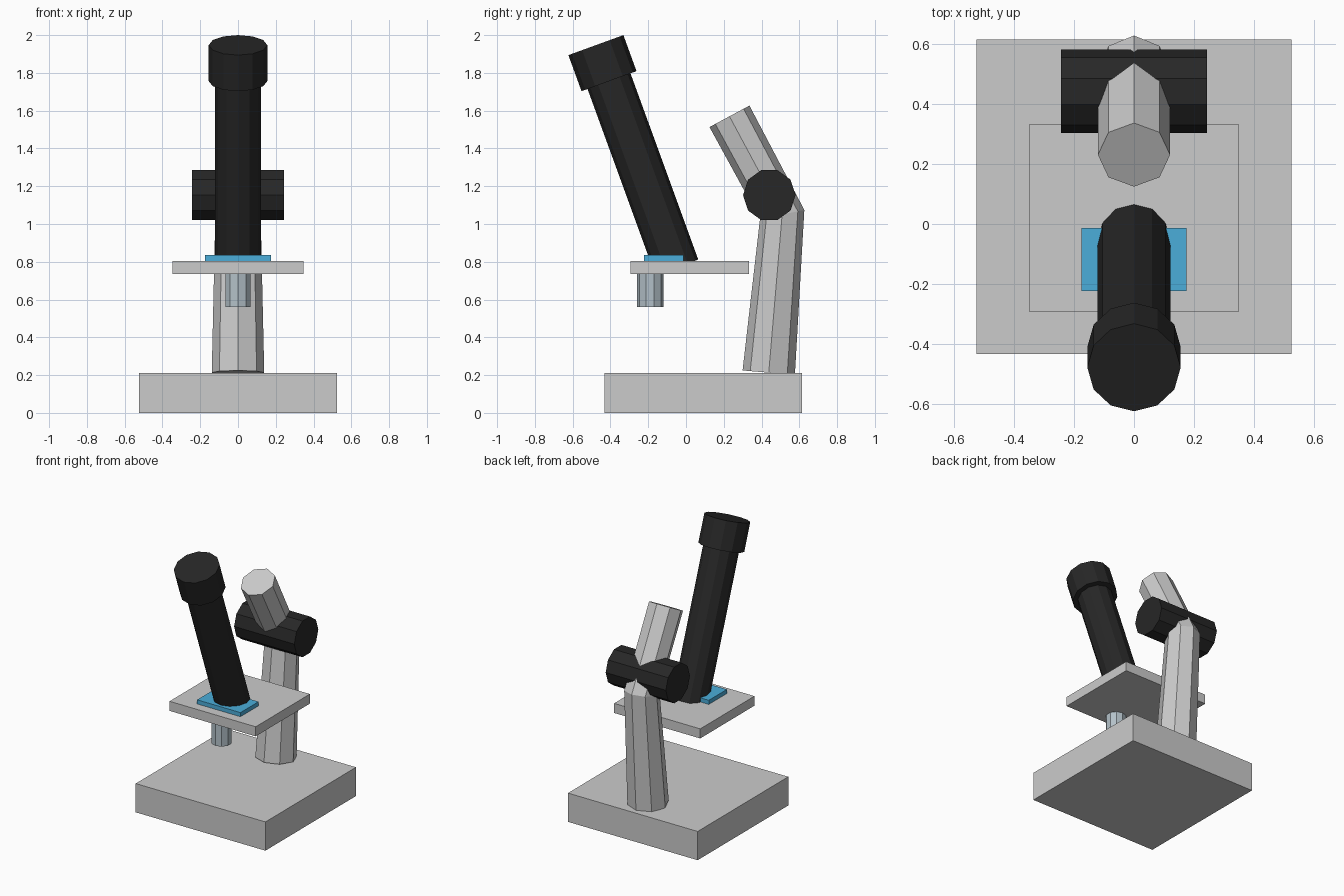
import bpy, bmesh
from math import sin, cos, tau, radians
from mathutils import Vector

if "Cube" in bpy.data.objects:
    bpy.data.objects.remove(bpy.data.objects["Cube"])


def material(name, rgb):
    m = bpy.data.materials.new(name)
    m.diffuse_color = (*rgb, 1)
    m.use_nodes = True
    m.node_tree.nodes["Principled BSDF"].inputs["Base Color"].default_value = m.diffuse_color
    return m


def finish(name, bm, mat=None):
    bmesh.ops.recalc_face_normals(bm, faces=bm.faces)
    me = bpy.data.meshes.new(name)
    bm.to_mesh(me)
    bm.free()
    ob = bpy.data.objects.new(name, me)
    bpy.context.collection.objects.link(ob)
    if mat:
        me.materials.append(mat)
    return ob


def box(name, lo, hi, mat=None):
    lo, hi = Vector(lo), Vector(hi)
    bm = bmesh.new()
    bmesh.ops.create_cube(bm, size=1)
    bmesh.ops.scale(bm, vec=hi - lo, verts=bm.verts)
    bmesh.ops.translate(bm, vec=(lo + hi) / 2, verts=bm.verts)
    return finish(name, bm, mat)


def tube(name, path, radii, sides, across=(1, 0, 0), mat=None):
    """Capped faceted tube along a path; a corner points along 'across'."""
    pts = [Vector(p) for p in path]
    dirs = [(b - a).normalized() for a, b in zip(pts, pts[1:])]
    u = Vector(across)
    bm = bmesh.new()
    rings = []
    for i, (p, r) in enumerate(zip(pts, radii)):
        t = (dirs[max(i - 1, 0)] + dirs[min(i, len(dirs) - 1)]).normalized()
        v = t.cross(u).normalized()
        rings.append([bm.verts.new(p + r * (u * cos(tau * k / sides) + v * sin(tau * k / sides)))
                      for k in range(sides)])
    for a, b in zip(rings, rings[1:]):
        for k in range(sides):
            n = (k + 1) % sides
            bm.faces.new((a[k], a[n], b[n], b[k]))
    bm.faces.new(rings[0])
    bm.faces.new(rings[-1])
    return finish(name, bm, mat)


black = material("black", (0.02, 0.02, 0.02))
blue = material("blue_glass", (0.07, 0.42, 0.70))
steel = material("blue_grey", (0.45, 0.53, 0.58))

# Base, stage and specimen slide
box("base", (-0.524, -0.432, 0), (0.524, 0.614, 0.21))
box("stage", (-0.348, -0.293, 0.735), (0.348, 0.333, 0.805))
box("slide", (-0.175, -0.222, 0.80), (0.175, -0.013, 0.835), blue)

# Condenser under the stage
tube("condenser", [(0, -0.19, 0.56), (0, -0.19, 0.74)], (0.07, 0.07), 10, (0, 1, 0), steel)

# Bent, tapering arm
tube("arm", [(0, 0.438, 0.213), (0, 0.509, 1.05), (0, 0.23, 1.57)], (0.139, 0.12, 0.12), 8)

# Focus knobs on both sides of the arm
tube("focus_knobs", [(-0.243, 0.441, 1.153), (0.243, 0.441, 1.153)], (0.139, 0.139), 10, (0, 1, 0), black)

# Tilted body tube and eyepiece share one axis
top = Vector((0, -0.477, 1.947))
down = Vector((0, sin(radians(20)), -cos(radians(20))))
tube("eyepiece", [top, top + down * 0.203], (0.155, 0.155), 12, mat=black)
tube("body_tube", [top + down * 0.19, top + down * 1.252], (0.121, 0.121), 12, mat=black)
